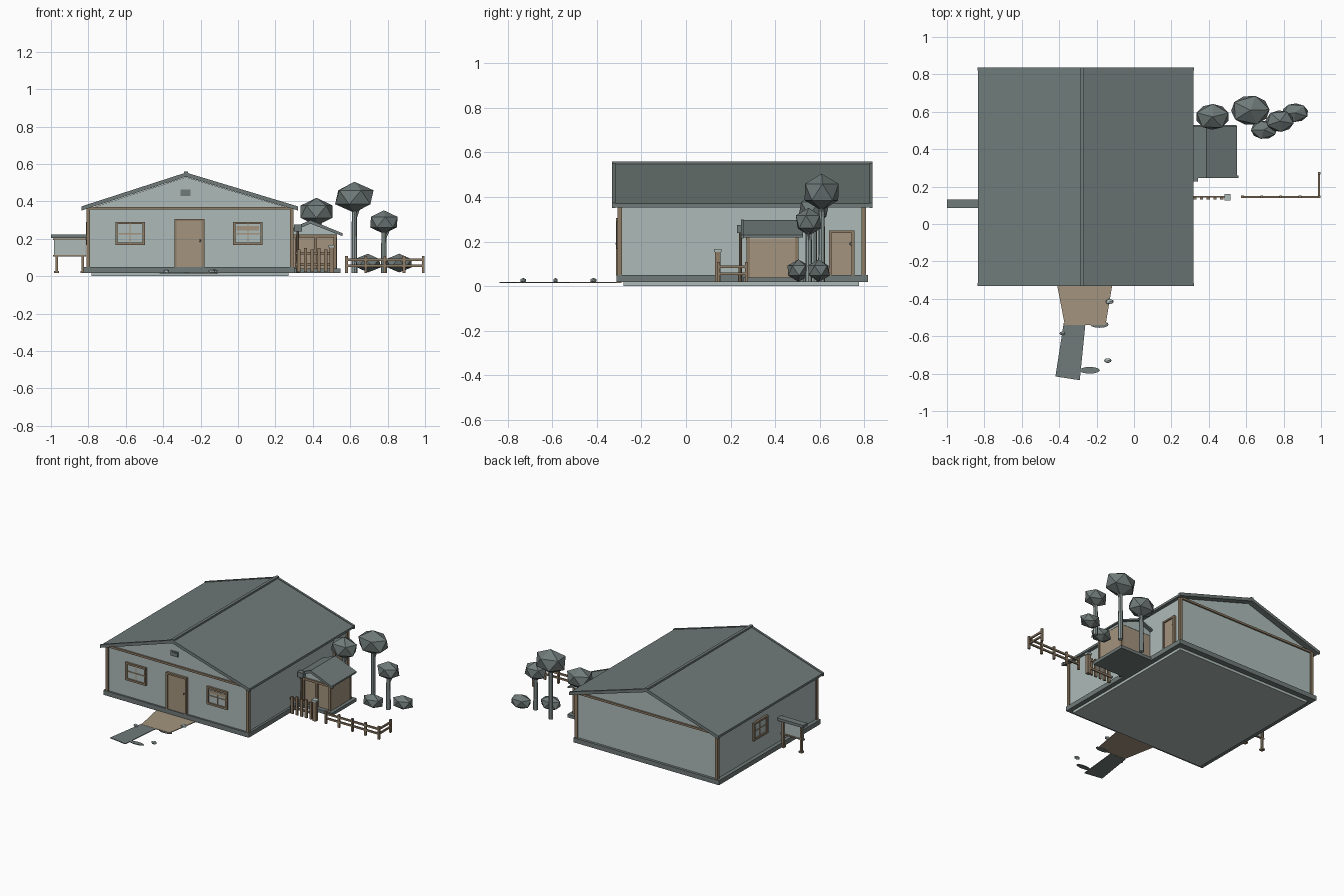
import bpy, bmesh, math
from mathutils import Matrix, Vector

cube = bpy.data.objects.get("Cube")
if cube:
    bpy.data.objects.remove(cube, do_unlink=True)


def material(name, rgb):
    m = bpy.data.materials.new(name)
    m.use_nodes = True
    m.diffuse_color = (*rgb, 1)
    m.node_tree.nodes["Principled BSDF"].inputs["Base Color"].default_value = (*rgb, 1)
    return m


WALL = material("pale_grey_green", (.42, .5, .485))
ROOF = material("slate_green", (.16, .197, .19))
TAN = material("tan_wood", (.37, .295, .21))
TRIM = material("brown_wood", (.27, .2, .13))
BARK = material("grey_bark", (.3, .36, .35))


def finish(name, bm, mat, place=None):
    if place:
        bm.transform(place)
    bmesh.ops.recalc_face_normals(bm, faces=bm.faces)
    me = bpy.data.meshes.new(name)
    bm.to_mesh(me)
    bm.free()
    me.materials.append(mat)
    ob = bpy.data.objects.new(name, me)
    bpy.context.collection.objects.link(ob)
    return ob


def box(name, x, y, z, mat, place=None):
    bm = bmesh.new()
    bmesh.ops.create_cube(bm, size=1)
    for v in bm.verts:
        v.co = [r[0] if c < 0 else r[1] for c, r in zip(v.co, (x, y, z))]
    return finish(name, bm, mat, place)


def prism(name, pts, a, b, mat, axis="y"):
    bm = bmesh.new()
    make = (lambda p: (p[0], a, p[1])) if axis == "y" else (lambda p: (p[0], p[1], a))
    face = bm.faces.new([bm.verts.new(make(p)) for p in pts])
    new = bmesh.ops.extrude_face_region(bm, geom=[face])["geom"]
    step = Vector((0, b - a, 0)) if axis == "y" else Vector((0, 0, b - a))
    bmesh.ops.translate(bm, vec=step, verts=[g for g in new if isinstance(g, bmesh.types.BMVert)])
    return finish(name, bm, mat)


def blob(name, centre, size, mat, turn=0):
    bm = bmesh.new()
    bmesh.ops.create_icosphere(bm, subdivisions=1, radius=1)
    bm.transform(Matrix.Rotation(turn, 4, "Z"))
    return finish(name, bm, mat, Matrix.Translation(centre) @ Matrix.Diagonal((*size, 1)))


def rod(name, start, end, r, mat, sides=8):
    s, e = Vector(start), Vector(end)
    bm = bmesh.new()
    bmesh.ops.create_cone(bm, cap_ends=True, segments=sides, radius1=r, radius2=r * .8, depth=(e - s).length)
    turn = (e - s).to_track_quat("Z", "Y").to_matrix().to_4x4()
    return finish(name, bm, mat, Matrix.Translation((s + e) / 2) @ turn)


def on_wall(x, y, angle):
    return Matrix.Translation((x, y, 0)) @ Matrix.Rotation(math.radians(angle), 4, "Z")


def frame(name, w, z0, z1, t, depth, place, sill=True):
    # Border strips in a wall's own space, facing -y
    for side in (-1, 1):
        box(name + "_side", sorted((side * w, side * (w - t))), (-depth, .01), (z0, z1), TRIM, place)
    box(name + "_top", (-w, w), (-depth, .01), (z1 - t, z1), TRIM, place)
    if sill:
        box(name + "_sill", (-w, w), (-depth, .01), (z0, z0 + t), TRIM, place)


def window(name, x, y, angle, curtain=None):
    p = on_wall(x, y, angle)
    frame(name + "_frame", .079, .167, .291, .013, .014, p)
    box(name + "_glass", (-.07, .07), (-.004, .01), (.175, .283), WALL, p)
    box(name + "_upright", (-.003, .003), (-.008, .01), (.175, .283), TAN, p)
    box(name + "_crossbar", (-.07, .07), (-.008, .01), (.224, .231), TAN, p)
    if curtain:
        box(name + "_curtain", (-.06, .06), (-.007, .005), curtain, TAN, p)


def door(name, x, y, angle, w, z1):
    p = on_wall(x, y, angle)
    frame(name + "_frame", w, .048, z1, .012, .016, p, sill=False)
    box(name + "_panel", (-w + .012, w - .012), (-.008, .01), (.048, z1 - .012), TAN, p)
    blob(name + "_knob", p @ Vector((w * .72, -.012, .19)), (.005, .006, .008), ROOF)


# House foundation, walls and roof
L, R, F, B, RIDGE = -.8, .287, -.298, .797, -.278
box("lower_slab", (-.783, .27), (-.28, .776), (0, .02), WALL)
box("foundation", (-.826, .302), (-.311, .815), (.018, .05), ROOF)
prism("house_walls", [(L, .045), (R, .045), (R, .36), (RIDGE, .53), (L, .36)], F, B, WALL)


def gable_roof(name, x0, x1, xr, eave, top, thick, y0, y1):
    prism(name, [(x0, eave), (xr, top), (x1, eave), (x1, eave - thick),
                 (xr, top - thick), (x0, eave - thick)], y0, y1, ROOF)


gable_roof("main_roof", -.833, .317, RIDGE, .37, .55, .016, -.32, .83)
for label, y in (("front", -.331), ("back", .822)):
    gable_roof(label + "_barge_board", -.837, .321, RIDGE, .373, .554, .022, y, y + .015)
box("ridge_cap", (RIDGE - .01, RIDGE + .01), (-.331, .837), (.542, .559), ROOF)

# Corner posts and gable beams
for x in (L, R):
    for y in (F, B):
        box("corner_post", (x - .01, x + .01), (y - .01, y + .01), (.05, .362), TRIM)
for y in (F, B):
    box("gable_beam", (L - .01, R + .01), (y - .01, y + .01), (.357, .371), TRIM)
box("gable_vent_frame", (-.308, -.253), (F - .008, F), (.43, .464), ROOF)
box("gable_vent", (-.3, -.261), (F - .011, F), (.437, .457), ROOF)

# Doors and windows
door("front_door", -.26, F, 0, .08, .307)
door("side_door", R, .698, 90, .057, .25)
window("front_right_window", -.577, F, 0)
window("front_left_window", .053, F, 0, (.245, .268))
window("right_side_window", L, .33, -90)

# Notice board beside the house
for x in (-.97, -.83):
    box("board_post", (x - .007, x + .007), (.102, .116), (.02, .215), TRIM)
    box("board_foot", (x - .013, x + .013), (.096, .122), (.017, .028), TRIM)
box("board_panel", (-.985, -.815), (.1, .108), (.11, .205), WALL)
for z in (.104, .193):
    box("board_rail", (-.988, -.812), (.097, .112), (z, z + .009), TRIM)
box("board_cap", (-1, -.8), (.086, .132), (.203, .222), ROOF)

# Lean-to shed
box("shed_floor", (.28, .548), (.255, .53), (.018, .04), ROOF)
box("shed_walls", (.28, .525), (.285, .5), (.04, .222), TAN)
prism("shed_gable", [(.285, .215), (.527, .215), (.527, .228), (.388, .287), (.285, .245)], .28, .502, WALL)
prism("shed_roof", [(.286, .253), (.388, .297), (.55, .23), (.55, .219), (.388, .284), (.286, .241)],
      .25, .525, ROOF)
prism("shed_barge_board", [(.286, .256), (.388, .3), (.558, .23), (.558, .214), (.388, .281), (.286, .238)],
      .246, .258, ROOF)
for x in (.312, .415, .518):
    box("shed_post", (x - .008, x + .008), (.272, .288), (.04, .222), TRIM)
box("shed_beam", (.29, .53), (.27, .288), (.207, .222), TRIM)
box("shed_back_post", (.51, .528), (.488, .504), (.04, .222), TRIM)
box("wall_lamp", (.3, .342), (.228, .26), (.238, .275), ROOF)
rod("lamp_post", (.32, .244, .02), (.32, .244, .24), .008, TRIM)

# Picket gate between house and gatepost
for i in range(5):
    x = .325 + i * .036
    box("gate_picket", (x - .009, x + .009), (.132, .143), (.022, .142 + .008 * (i % 2)), TRIM)
for z in (.055, .115):
    box("gate_rail", (.305, .49), (.142, .15), (z, z + .015), TRIM)
box("gate_post", (.488, .512), (.13, .155), (.018, .155), TRIM)
box("gate_post_cap", (.483, .517), (.125, .16), (.153, .167), WALL)

# Post and rail fence
spots = [(.58 + i * .1025, .145) for i in range(5)] + [(.99, .272)]
for x, y in spots:
    box("fence_post", (x - .007, x + .007), (y - .007, y + .007), (.018, .108), TRIM)
for z in (.05, .082):
    box("fence_rail", (.575, .995), (.14, .15), (z, z + .012), TRIM)
    box("fence_corner_rail", (.985, .995), (.145, .277), (z, z + .012), TRIM)

# Trees and bushes
trees = [(.42, .573, .345, .1, .074), (.622, .608, .422, .115, .083), (.78, .55, .289, .084, .063)]
for i, (x, y, z, r, h) in enumerate(trees):
    rod("tree_trunk", (x, y, .018), (x, y, z), .016, BARK)
    rod("tree_branch", (x, y, z - h * 1.6), (x + .035, y, z - h * .4), .006, BARK, 6)
    blob("tree_crown", (x, y, z), (r, r * .77, h), ROOF, i + .3)
for x, y in ((.695, .504), (.862, .595)):
    blob("bush", (x, y, .07), (.078, .056, .05), ROOF, x)

# Path, stepping plates and pebbles
prism("porch_path", [(-.418, -.29), (-.11, -.29), (-.152, -.54), (-.37, -.54)], .015, .02, TAN, "z")
prism("lower_path", [(-.376, -.53), (-.26, -.535), (-.29, -.835), (-.42, -.815)], .014, .019, ROOF, "z")
for x, y, w in ((-.237, -.782, .055), (-.185, -.537, .05)):
    ring = [(x + w * math.cos(a * math.pi / 6), y + .018 * math.sin(a * math.pi / 6)) for a in range(12)]
    prism("stepping_plate", ring, .014, .018, ROOF, "z")
for x, y, r in ((-.13, -.415, .024), (-.14, -.73, .022), (-.383, -.585, .017)):
    blob("pebble", (x, y, .026), (r, r * .65, .012), WALL)
